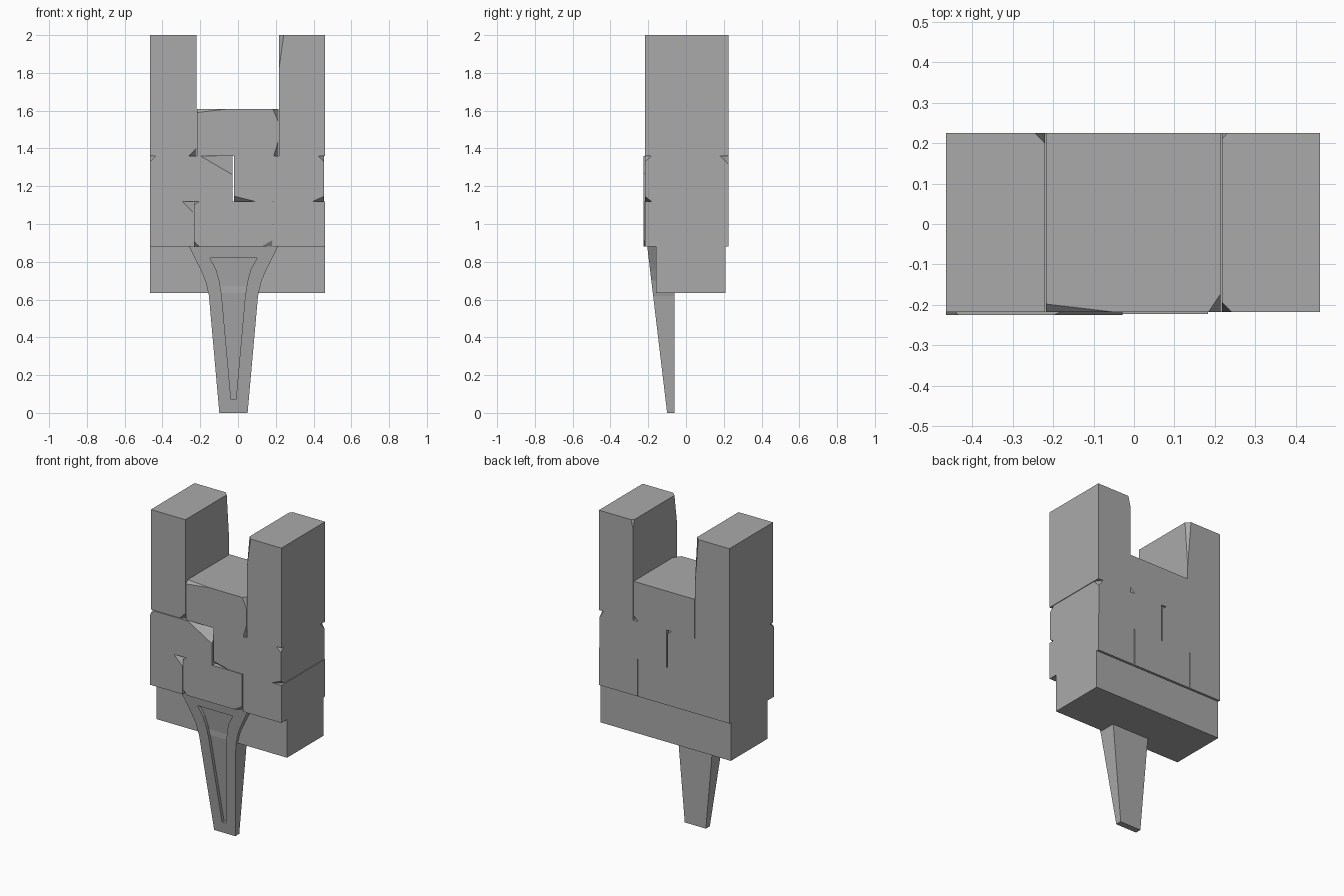
import bpy
import bmesh
from mathutils import Vector

if "Cube" in bpy.data.objects:
    bpy.data.objects.remove(bpy.data.objects["Cube"], do_unlink=True)

stone = bpy.data.materials.new("grey stone")
stone.use_nodes = True
GREY = (0.4, 0.4, 0.4, 1)
stone.diffuse_color = GREY
stone.node_tree.nodes["Principled BSDF"].inputs["Base Color"].default_value = GREY


def finish(name, bm):
    bmesh.ops.recalc_face_normals(bm, faces=bm.faces)
    mesh = bpy.data.meshes.new(name)
    bm.to_mesh(mesh)
    bm.free()
    mesh.materials.append(stone)
    bpy.context.collection.objects.link(bpy.data.objects.new(name, mesh))


def block(name, xs, ys, zs, chips=()):
    """Box with chipped corners: each chip is a corner sign triple and its size along x, y, z."""
    bm = bmesh.new()
    bmesh.ops.create_cube(bm, size=1)
    ranges = (xs, ys, zs)
    for v in bm.verts:
        v.co = Vector([r[0] if c < 0 else r[1] for c, r in zip(v.co, ranges)])
    for signs, size in chips:
        corner = Vector([r[0] if s < 0 else r[1] for s, r in zip(signs, ranges)])
        normal = Vector([s / d for s, d in zip(signs, size)])
        point = corner - Vector((signs[0] * size[0], 0, 0))
        cut = bmesh.ops.bisect_plane(bm, geom=bm.verts[:] + bm.edges[:] + bm.faces[:],
                                     plane_co=point, plane_no=normal, clear_outer=True)
        edges = [e for e in cut["geom_cut"] if isinstance(e, bmesh.types.BMEdge)]
        bmesh.ops.edgeloop_fill(bm, edges=edges)
    finish(name, bm)


BACK = 0.225
L, R = -0.465, 0.46
FRONT = -0.218
PROUD = -0.225

# Base course, set back from the wall above
block("base_course", (L, R), (-0.16, 0.21), (0.635, 0.88))

# Lower course
low = (0.88, 1.12)
block("lower_block_right", (L, -0.236), (PROUD, BACK), low,
      [((1, -1, 1), (0.06, 0.03, 0.06))])
block("lower_block_middle", (-0.234, 0.183), (-0.222, BACK), low,
      [((-1, -1, 1), (0.03, 0.03, 0.02)), ((-1, -1, -1), (0.03, 0.03, 0.03)),
       ((1, -1, -1), (0.06, 0.02, 0.035))])
block("lower_block_left", (0.188, R), (FRONT, BACK), low)

# Middle course
mid = (1.12, 1.36)
block("middle_block_right", (L, -0.028), (PROUD, BACK), mid,
      [((1, -1, 1), (0.17, 0.08, 0.1)), ((-1, -1, 1), (0.03, 0.04, 0.03)),
       ((1, 1, 1), (0.03, 0.02, 0.02))])
block("middle_block_left", (-0.02, 0.456), (FRONT, BACK), mid,
      [((-1, -1, -1), (0.11, 0.03, 0.027)), ((1, -1, -1), (0.06, 0.035, 0.027)),
       ((1, -1, 1), (0.03, 0.035, 0.03)), ((1, 1, 1), (0.03, 0.045, 0.045))])

# Top course with two tall merlons
block("merlon_right", (L, -0.22), (FRONT, BACK), (1.36, 2),
      [((1, -1, -1), (0.04, 0.03, 0.04)), ((1, 1, 1), (0.025, 0.025, 0.3))])
block("crenel_block", (-0.217, 0.214), (FRONT, BACK), (1.36, 1.61),
      [((-1, -1, 1), (0.17, 0.02, 0.02)), ((1, -1, 1), (0.03, 0.045, 0.07)),
       ((1, -1, -1), (0.025, 0.03, 0.08)), ((1, 1, -1), (0.03, 0.03, 0.03))])
block("merlon_left", (0.217, R), (FRONT, BACK), (1.36, 2),
      [((-1, -1, 1), (0.025, 0.025, 0.18)), ((-1, 1, 1), (0.015, 0.015, 0.06))])

# Tapered bracket: height, half width, half width of the sunken panel
rows = [(0, 0.075, 0.013), (0.07, 0.081, 0.013), (0.62, 0.13, 0.062), (0.7, 0.149, 0.075),
        (0.76, 0.175, 0.092), (0.82, 0.205, 0.125), (0.88, 0.235, 0.14)]
CENTRE = -0.024
REAR = -0.06
SUNK = 0.02
bm = bmesh.new()
grid = []
for z, outer, inner in rows:
    y = -0.1 - 0.105 * z / 0.88
    pts = [(-outer, y), (-inner, y), (inner, y), (outer, y),
           (outer, REAR), (-outer, REAR), (-inner, y + SUNK), (inner, y + SUNK)]
    grid.append([bm.verts.new((CENTRE + x, py, z)) for x, py in pts])
last = len(grid) - 1
for i, (a, b) in enumerate(zip(grid, grid[1:])):
    if 0 < i < last - 1:
        loop = (0, 1, 6, 7, 2, 3, 4, 5)
    else:
        loop = (0, 1, 2, 3, 4, 5)
    for p, q in zip(loop, loop[1:] + loop[:1]):
        bm.faces.new((a[p], a[q], b[q], b[p]))
for i in (1, last - 1):
    bm.faces.new([grid[i][k] for k in (1, 2, 7, 6)])
for i in (0, last):
    bm.faces.new(grid[i][:6])
loose = [v for v in bm.verts if not v.link_faces]
bmesh.ops.delete(bm, geom=loose, context="VERTS")
finish("bracket", bm)
